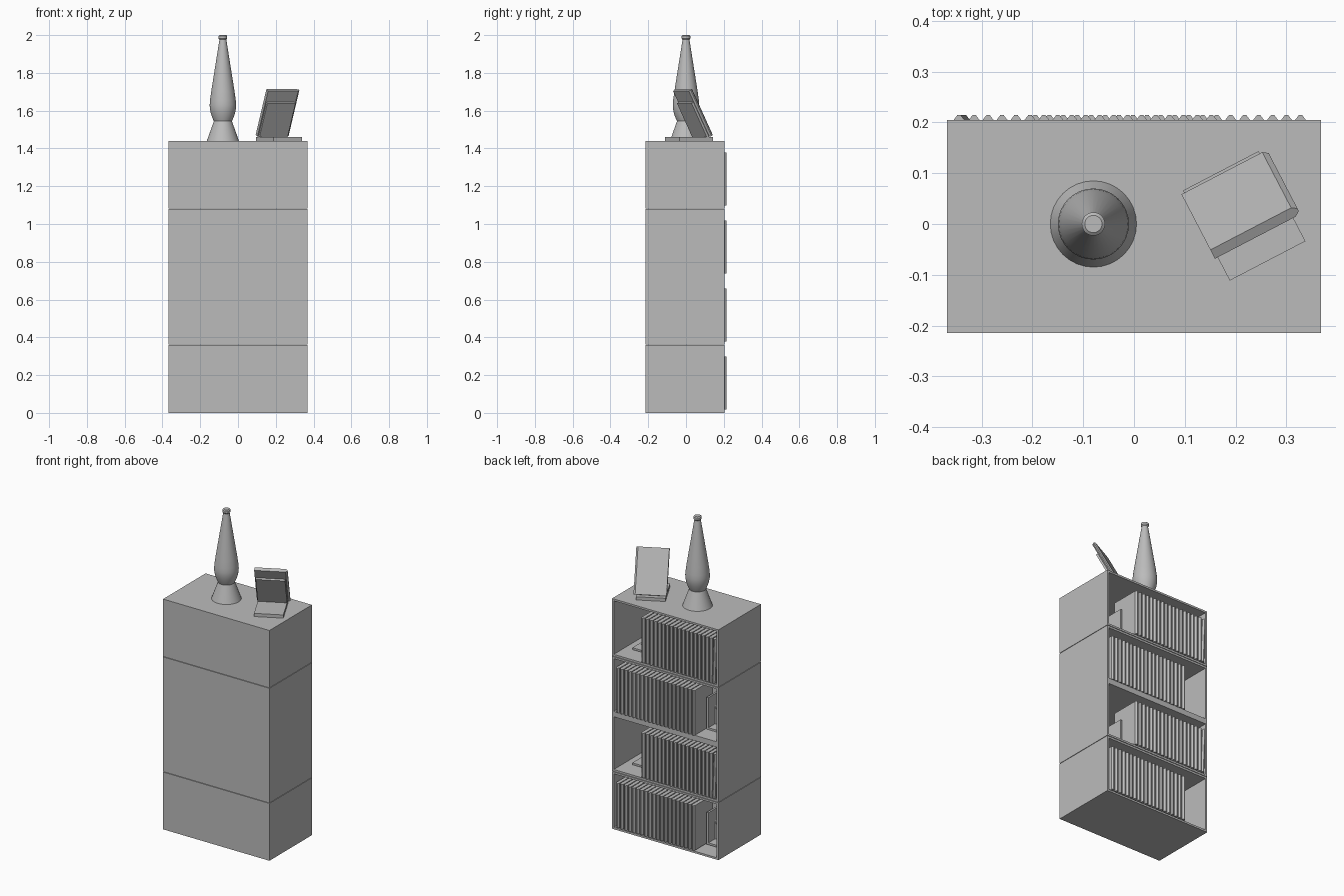
import bpy, bmesh, math
from mathutils import Matrix, Vector

if "Cube" in bpy.data.objects:
    bpy.data.objects.remove(bpy.data.objects["Cube"])

grey = bpy.data.materials.new("plain grey")
grey.diffuse_color = (0.5, 0.5, 0.5, 1)
grey.use_nodes = True
grey.node_tree.nodes["Principled BSDF"].inputs["Base Color"].default_value = grey.diffuse_color


def finish(name, bm, matrix=None):
    bmesh.ops.recalc_face_normals(bm, faces=bm.faces[:])
    mesh = bpy.data.meshes.new(name)
    bm.to_mesh(mesh)
    bm.free()
    mesh.materials.append(grey)
    ob = bpy.data.objects.new(name, mesh)
    if matrix is not None:
        ob.matrix_world = matrix
    bpy.context.collection.objects.link(ob)
    return ob


def add_box(bm, lo, hi):
    size = [b - a for a, b in zip(lo, hi)]
    mid = [(a + b) / 2 for a, b in zip(lo, hi)]
    bmesh.ops.create_cube(bm, size=1, matrix=Matrix.Translation(mid) @ Matrix.Diagonal((*size, 1)))


def box(name, lo, hi, matrix=None):
    bm = bmesh.new()
    add_box(bm, lo, hi)
    return finish(name, bm, matrix)


def prism(name, pts, height, matrix):
    bm = bmesh.new()
    face = bm.faces.new([bm.verts.new((x, y, 0)) for x, y in pts])
    top = bmesh.ops.extrude_face_region(bm, geom=[face])["geom"]
    bmesh.ops.translate(bm, vec=(0, 0, height), verts=[g for g in top if isinstance(g, bmesh.types.BMVert)])
    return finish(name, bm, matrix)


def lathe(name, profile, loc, segs=32):
    bm = bmesh.new()
    rings = [[bm.verts.new((r * math.cos(2 * math.pi * i / segs), r * math.sin(2 * math.pi * i / segs), z))
              for i in range(segs)] for r, z in profile]
    for a, b in zip(rings, rings[1:]):
        for i in range(segs):
            j = (i + 1) % segs
            bm.faces.new((a[i], a[j], b[j], b[i]))
    bm.faces.new(rings[0])
    bm.faces.new(rings[-1])
    ob = finish(name, bm, Matrix.Translation(loc))
    bpy.ops.object.select_all(action='DESELECT')
    ob.select_set(True)
    bpy.context.view_layer.objects.active = ob
    bpy.ops.object.shade_smooth_by_angle(angle=math.radians(30))
    return ob


W, Y0, Y1, T, PITCH, TOP = 0.368, -0.215, 0.205, 0.017, 0.36, 1.44


# cabinet: three stacked modules, open toward +y, with thin seams between
def module(name, z0, z1, shelves=()):
    bm = bmesh.new()
    outer = [(-W, Y0), (W, Y0), (W, Y1), (-W, Y1)]
    inner = [(-W + T / 2, z0 + T), (W - T / 2, z0 + T), (W - T / 2, z1 - T), (-W + T / 2, z1 - T)]
    add_box(bm, (-W, Y0, z0), (W, Y1, z1))
    back = max(bm.faces, key=lambda f: f.calc_center_median().y)
    bmesh.ops.inset_region(bm, faces=[back], thickness=T, depth=0)
    for v in back.verts:
        v.co.x = math.copysign(W - 0.012, v.co.x)
    hole = bmesh.ops.extrude_face_region(bm, geom=[back])["geom"]
    bmesh.ops.translate(bm, vec=(0, Y0 + T - Y1, 0), verts=[g for g in hole if isinstance(g, bmesh.types.BMVert)])
    if back.is_valid:
        bmesh.ops.delete(bm, geom=[back], context='FACES_ONLY')
    finish(name, bm)
    for z in shelves:
        box("middle_shelf", (-W + 0.012, Y0 + T, z - T), (W - 0.012, Y1, z + T))


GAP = 0.0015
module("cabinet_bottom", 0, PITCH - GAP)
module("cabinet_middle", PITCH + GAP, 3 * PITCH - GAP, [2 * PITCH])
module("cabinet_top", 3 * PITCH + GAP, TOP)

# books with blunt pointed spines
BT, BD, BH = 0.022, 0.19, 0.28
BOOK = [(-BT / 2, -BD), (BT / 2, -BD), (BT / 2, -0.0105), (0.003, 0), (-0.003, 0), (-BT / 2, -0.0105)]


def bookend(x, z, s):
    # upright plate, foot and bracing gusset, spreading in direction s
    bm = bmesh.new()
    x1, x2 = sorted((x, x + s * 0.012))
    add_box(bm, (x1, -0.04, z), (x2, 0.10, z + 0.20))
    x1, x2 = sorted((x, x + s * 0.13))
    add_box(bm, (x1, -0.04, z), (x2, 0.10, z + 0.012))
    finish("bookend", bm)
    m = Matrix(((s, 0, 0, x), (0, 0, 1, 0.02), (0, 1, 0, z), (0, 0, 0, 1)))
    prism("bookend_gusset", [(0.01, 0.01), (0.12, 0.01), (0.05, 0.045), (0.01, 0.13)], 0.015, m)


STEP = 0.0275
for level in range(4):
    z = level * PITCH + T + 0.001
    if level % 2:  # row pushed to -x, the end book leaning on the side
        xs, end, s = [-0.315 + STEP * i for i in range(18)], 0.17, 1
        lean = Matrix.Translation((-0.334, 0.215, z + 0.001)) @ Matrix.Rotation(math.radians(-2.2), 4, 'Y')
        prism("leaning_book", BOOK, BH, lean)
    else:          # row pushed to +x
        xs, end, s = [0.328 - STEP * i for i in range(20)], -0.212, -1
    for x in xs:
        prism("book", BOOK, BH, Matrix.Translation((x, 0.215, z)))
    bookend(end + s * 0.001, z, s)

# lamp: flared base, tapering bottle, cap
lamp = (-0.08, 0, TOP)
lathe("lamp_base", [(0.085, 0), (0.048, 0.104)], lamp)
lathe("lamp_bottle", [(0.046, 0.10), (0.054, 0.118), (0.064, 0.145), (0.069, 0.17), (0.070, 0.19),
                      (0.068, 0.215), (0.062, 0.26), (0.018, 0.538)], lamp)
lathe("lamp_cap", [(0.018, 0.535), (0.023, 0.542), (0.023, 0.555), (0.017, 0.56)], lamp)

# display stand turned on the cabinet top, holding a book that leans toward the front
ang, tilt = math.radians(27.5), math.radians(27)
u = Vector((math.cos(ang), math.sin(ang), 0))
n = Vector((math.sin(ang), -math.cos(ang), 0))
up = Vector((0, 0, 1))
c = Vector((0.217, 0.016, TOP))
base_m = Matrix.Translation(c) @ Matrix.Rotation(ang, 4, 'Z')
box("stand_base", (-0.084, -0.10, 0), (0.084, 0.10, 0.02), base_m)
mx = n * math.cos(tilt) - up * math.sin(tilt)
mz = n * math.sin(tilt) + up * math.cos(tilt)
origin = c + u * 0.10 - n * 0.085 + up * 0.027
m = Matrix((mx, u, mz)).transposed().to_4x4()
m.translation = origin
prism("displayed_book", BOOK, 0.272, m)
box("stand_back", (BT / 2, -0.184, 0), (BT / 2 + 0.012, -0.016, 0.205), m)
